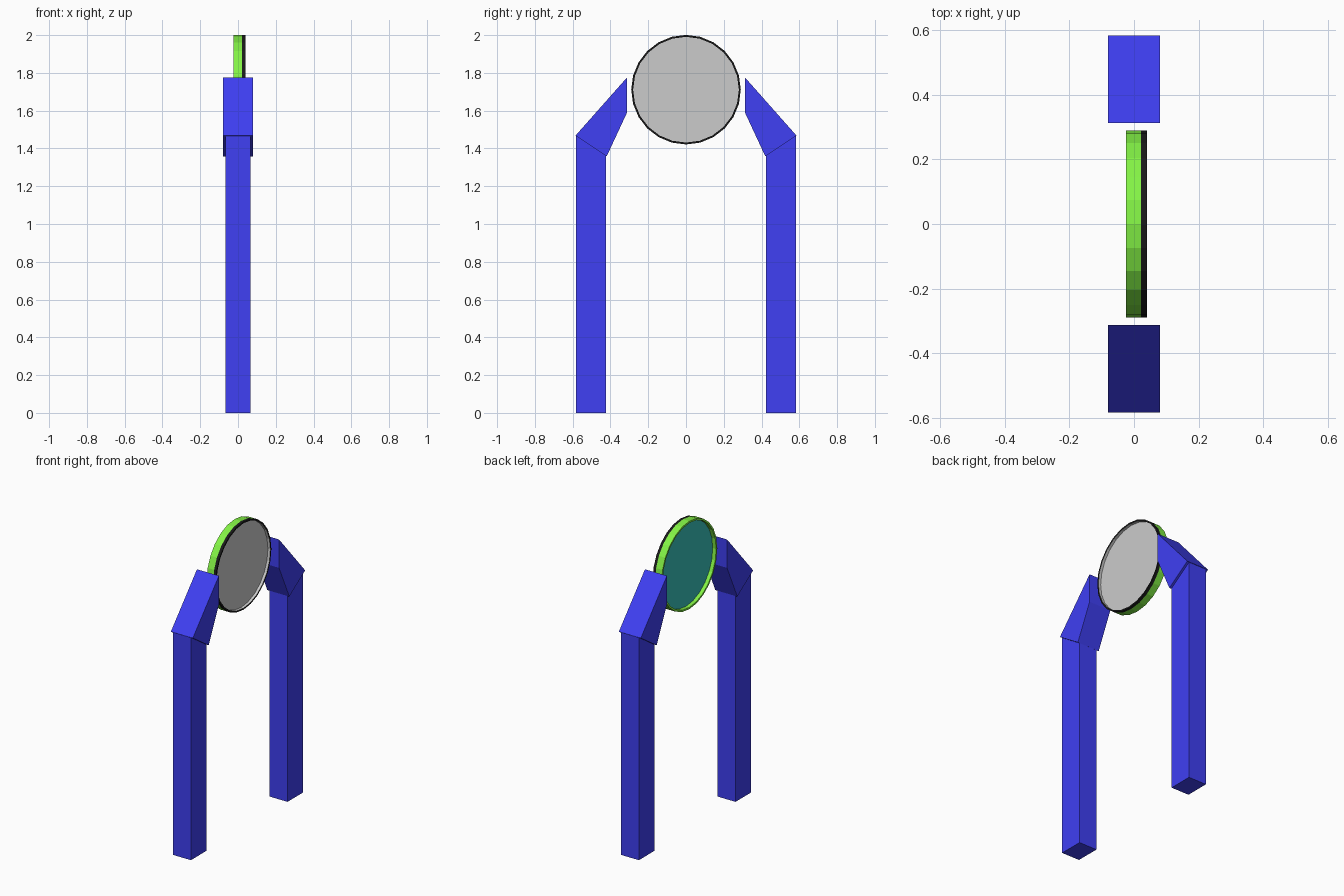
import bpy
import math

if "Cube" in bpy.data.objects:
    bpy.data.objects.remove(bpy.data.objects["Cube"])

SEGMENTS = 24
DISC_Z = 1.711


def material(name, rgb):
    m = bpy.data.materials.new(name)
    m.diffuse_color = (*rgb, 1)
    m.use_nodes = True
    m.node_tree.nodes["Principled BSDF"].inputs["Base Color"].default_value = m.diffuse_color
    return m


def add_object(name, verts, faces, mat=None):
    mesh = bpy.data.meshes.new(name)
    mesh.from_pydata(verts, [], faces)
    mesh.update()
    ob = bpy.data.objects.new(name, mesh)
    bpy.context.collection.objects.link(ob)
    if mat:
        mesh.materials.append(mat)
    return ob


def prism(name, profile, half_width, side, mat):
    """Extrude a counter-clockwise (y, z) profile along x; side=-1 mirrors it in y."""
    pts = [(y * side, z) for y, z in profile][::side]
    n = len(pts)
    verts = [(x, y, z) for x in (-half_width, half_width) for y, z in pts]
    faces = [tuple(range(n))[::-1], tuple(range(n, 2 * n))]
    faces += [(i, (i + 1) % n, n + (i + 1) % n, n + i) for i in range(n)]
    return add_object(name, verts, faces, mat)


def lathe(name, profile, mat=None, cap=0):
    """Revolve (radius, x) points about the x axis; cap fills the last ring, facing +x or -x."""
    verts, faces, n = [], [], SEGMENTS
    for r, x in profile:
        for i in range(n):
            a = 2 * math.pi * i / n
            verts.append((x, r * math.cos(a), DISC_Z + r * math.sin(a)))
    for k in range(len(profile) - 1):
        for i in range(n):
            j = (i + 1) % n
            faces.append((k * n + i, k * n + j, (k + 1) * n + j, (k + 1) * n + i))
    if cap:
        ring = tuple(range((len(profile) - 1) * n, len(profile) * n))
        faces.append(ring if cap > 0 else ring[::-1])
    return add_object(name, verts, faces, mat)


blue = material("blue", (0.05, 0.05, 0.9))
green = material("green", (0.23, 0.9, 0.06))
black = material("black", (0.01, 0.01, 0.01))
teal = material("teal", (0.04, 0.53, 0.5))

# Uprights with wider slanted arms, mirrored front and back
leg = [(0.423, 0), (0.583, 0), (0.583, 1.468), (0.423, 1.362)]
arm = [(0.42, 1.358), (0.585, 1.468), (0.313, 1.775), (0.313, 1.588)]
for side, label in ((-1, "front"), (1, "back")):
    prism(label + "_leg", leg, 0.065, side, blue)
    prism(label + "_arm", arm, 0.08, side, blue)

# Round panel: green hoop, black rim, recessed grey face and teal back
lathe("hoop", [(0.29, 0.022), (0.29, -0.025), (0.278, -0.025), (0.278, 0.0)][::-1][::-1], green)
lathe("rim", [(0.28, 0.04), (0.29, 0.04), (0.29, 0.022)], black)
lathe("face_dish", [(0.28, 0.04), (0.28, 0.022)][::-1][::-1], None, cap=1)
lathe("back_plate", [(0.278, 0.0)], teal, cap=-1)

# Face shells consistently outward
for name, flip in (("hoop", True), ("rim", True), ("face_dish", True)):
    mesh = bpy.data.objects[name].data
    for p in mesh.polygons:
        if flip and len(p.vertices) == 4:
            p.flip()
    mesh.update()
